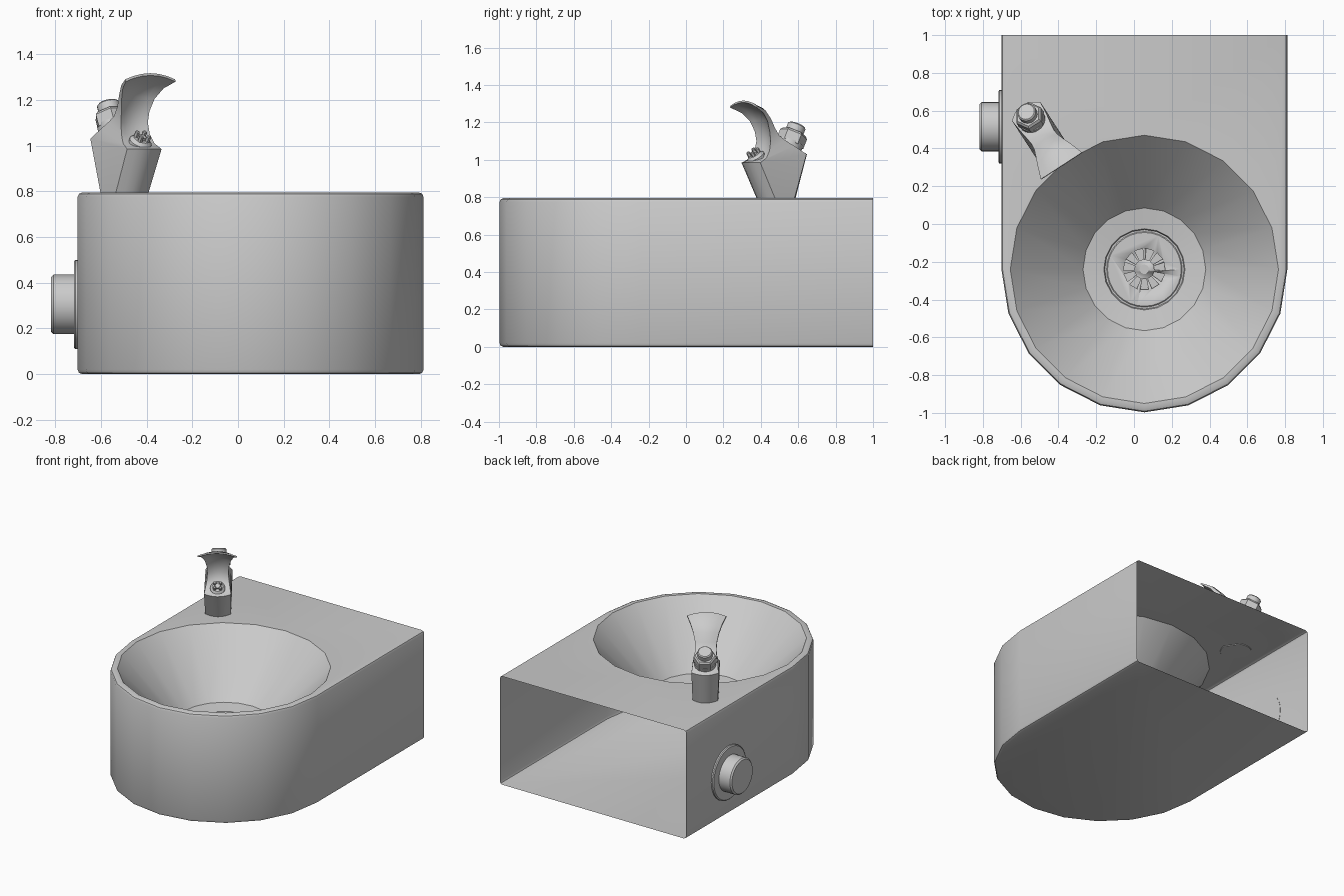
import bpy, bmesh
from math import pi, cos, sin, radians
from mathutils import Vector, Matrix

if "Cube" in bpy.data.objects:
    bpy.data.objects.remove(bpy.data.objects["Cube"])

CX, CY, R, TOP = 0.055, -0.24, 0.757, 0.795


def finish(bm, name, angle=35, matrix=None):
    bmesh.ops.recalc_face_normals(bm, faces=bm.faces)
    me = bpy.data.meshes.new(name)
    bm.to_mesh(me)
    bm.free()
    ob = bpy.data.objects.new(name, me)
    bpy.context.collection.objects.link(ob)
    if matrix:
        ob.matrix_world = matrix
    bpy.ops.object.select_all(action='DESELECT')
    ob.select_set(True)
    bpy.context.view_layer.objects.active = ob
    bpy.ops.object.shade_smooth_by_angle(angle=radians(angle))
    return ob


def skin(bm, a, b, closed=True):
    n = len(a)
    for i in range(n if closed else n - 1):
        j = (i + 1) % n
        bm.faces.new((a[i], a[j], b[j], b[i]))


def lathe(name, profile, n, origin=(0, 0, 0), axis=(0, 0, 1), angle=35):
    """Closed turned part: profile of (radius, height) along axis."""
    bm = bmesh.new()
    rings = [[bm.verts.new((r * cos(2 * pi * i / n), r * sin(2 * pi * i / n), z))
              for i in range(n)] for r, z in profile]
    for a, b in zip(rings, rings[1:]):
        skin(bm, a, b)
    bm.faces.new(rings[0])
    bm.faces.new(rings[-1])
    rot = Vector(axis).to_track_quat('Z', 'Y').to_matrix().to_4x4()
    return finish(bm, name, angle, Matrix.Translation(origin) @ rot)


# Housing shell, open at the back, with the conical basin sunk in its top
bm = bmesh.new()


def outline(inset, z):
    r = R - inset
    pts = [(CX - r, 1.0)]
    pts += [(CX + r * cos(pi + pi * i / 10), CY + r * sin(pi + pi * i / 10)) for i in range(11)]
    pts += [(CX + r, 1.0)]
    return [bm.verts.new((x, y, z)) for x, y in pts]


B = 0.02
levels = [(B, 0), (B * .3, B * .3), (0, B), (0, TOP - B), (B * .3, TOP - B * .3), (B, TOP)]
rings = [outline(*l) for l in levels]
for a, b in zip(rings, rings[1:]):
    skin(bm, a, b, closed=False)
bm.faces.new(rings[0])
bowl = [[bm.verts.new((CX + r * cos(pi + pi * i / 10), CY + r * sin(pi + pi * i / 10), z))
         for i in range(20)]
        for r, z in ((.71, TOP), (.325, .39), (.215, .375), (.21, .36))]
for a, b in zip(bowl, bowl[1:]):
    skin(bm, a, b)
bm.faces.new(bowl[-1])
top, rim = rings[-1], bowl[0]
skin(bm, top[1:12], rim[:11], closed=False)
mid = bm.verts.new((CX, 1.0, TOP))
bm.faces.new([top[0], top[1], rim[0]] + rim[:14:-1] + [mid])
bm.faces.new([top[12], top[11]] + rim[10:16] + [mid])
finish(bm, "fountain_housing")

# Drain plate with radial slots
drain = lathe("drain_plate", [(.2, .355), (.2, .366), (.195, .37)], 32, (CX, CY, 0))
bm = bmesh.new()
for k in range(11):
    a = pi / 2 + (k + .5) * 2 * pi / 11
    quad = []
    for r, w in ((.052, .011), (.108, .022)):
        quad.append([Vector((r * cos(a) - s * w * sin(a), r * sin(a) + s * w * cos(a)))
                     for s in (-1, 1)])
    flat = [quad[0][0], quad[1][0], quad[1][1], quad[0][1]]
    lo, hi = [[bm.verts.new((CX + p.x, CY + p.y, z)) for p in flat] for z in (.362, .39)]
    skin(bm, lo, hi)
    bm.faces.new(lo)
    bm.faces.new(hi)
cutter = finish(bm, "slot_cutter")
cutter.hide_render = True
cutter.hide_set(True)
mod = drain.modifiers.new("slots", 'BOOLEAN')
mod.operation = 'DIFFERENCE'
mod.object = cutter
lathe("drain_screw", [(.025, .366), (.025, .372)], 16, (CX, CY, 0))

# Push button on the left side
lathe("button_flange", [(.195, 0), (.195, .012), (.188, .018)], 32, (-.7, .515, .305), (-1, 0, 0))
lathe("push_button", [(.13, 0), (.13, .108), (.12, .118)], 32, (-.7, .515, .305), (-1, 0, 0))

# Spout frame: u points towards the basin, s sideways
F, S, O = Vector((.545, -.839, 0)), Vector((.839, .545, 0)), Vector((-.497, .482, 0))


def at(u, s, z):
    return O + F * u + S * s + Vector((0, 0, z))


# Spout column rising into a flared hood
bm = bmesh.new()
# front u, front z, front bow, back u, back z, back bow, half width, arch
sections = [
    (.06, .79, .045, -.06, .79, -.045, .085, 0),
    (.16, .985, .04, -.135, 1.03, -.04, .09, 0),
    (.115, 1.01, 0, -.06, 1.075, -.02, .082, 0),
    (.09, 1.05, -.01, -.01, 1.105, -.01, .074, 0),
    (.08, 1.10, -.015, .025, 1.13, -.012, .07, 0),
    (.088, 1.15, -.017, .055, 1.17, -.015, .073, .003),
    (.11, 1.205, -.018, .09, 1.222, -.018, .086, .01),
    (.15, 1.25, -.012, .138, 1.265, -.012, .106, .02),
    (.21, 1.28, 0, .207, 1.29, 0, .13, .027),
]
rings = []
for uf, zf, bf, ub, zb, bb, w, dz in sections:
    ts = [i / 3 - 1 for i in range(7)]
    ring = [at(uf + bf * (1 - t * t), w * t, zf + dz * (1 - t * t)) for t in ts]
    ring += [at(ub + bb * (1 - t * t), w * t, zb + dz * (1 - t * t)) for t in reversed(ts)]
    rings.append([bm.verts.new(p) for p in ring])
for a, b in zip(rings, rings[1:]):
    skin(bm, a, b)
for r in (rings[0], rings[-1]):
    for i in range(6):
        bm.faces.new((r[i], r[i + 1], r[12 - i], r[13 - i]))
finish(bm, "spout_hood", 40)

# Hexagonal nut and cap on the sloping back of the spout
up = F * -.42 + Vector((0, 0, .9))
nut_at = at(-.075, 0, 1.06)
lathe("nut_collar", [(.072, -.02), (.072, .04)], 24, nut_at, up)
lathe("hex_nut", [(.077, .03), (.077, .085), (.066, .097)], 6, nut_at, up, 20)
lathe("nut_cap", [(.05, .08), (.05, .133), (.043, .14)], 20, nut_at, up)

# Water nozzle with a ring of prongs
out = (F * .55 + Vector((0, 0, .83))).normalized()
noz = at(.122, 0, 1.005)
lathe("nozzle_base", [(.05, -.01), (.05, .016), (.036, .03)], 20, noz, out)
lathe("nozzle_tip", [(.018, .02), (.018, .042)], 12, noz, out)
side = out.cross(S)
for k in range(4):
    a = k * pi / 2 + pi / 4
    lathe("nozzle_prong_%d" % (k + 1), [(.011, .02), (.011, .052), (.007, .056)], 6,
          noz + (S * cos(a) + side * sin(a)) * .027, out)
